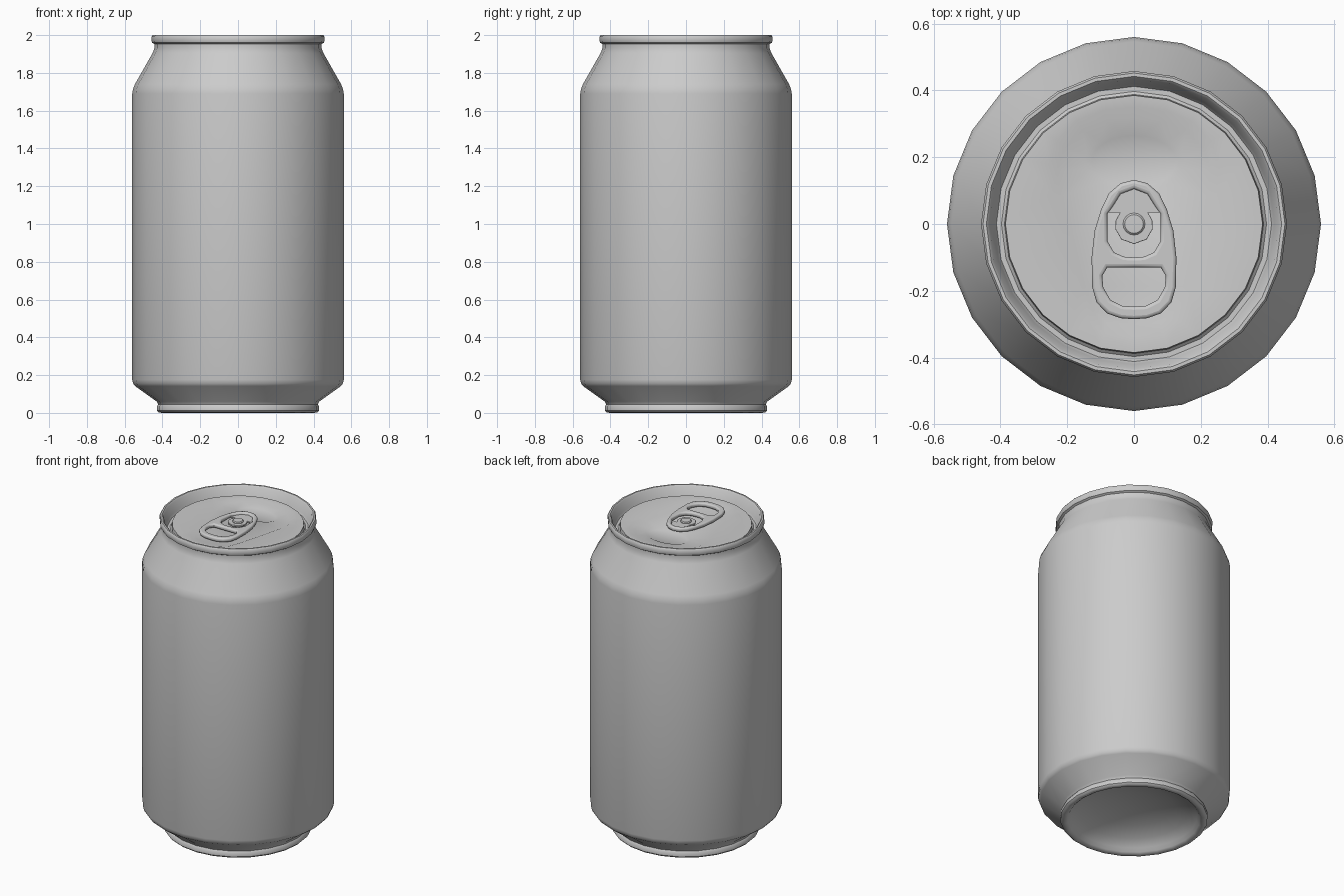
import bpy, bmesh
from math import cos, sin, pi, radians

if "Cube" in bpy.data.objects:
    bpy.data.objects.remove(bpy.data.objects["Cube"])


def finish(obj, angle):
    bpy.ops.object.select_all(action='DESELECT')
    obj.select_set(True)
    bpy.context.view_layer.objects.active = obj
    if obj.type == 'CURVE':
        bpy.ops.object.convert(target='MESH')
        obj = bpy.context.object
    bpy.ops.object.shade_smooth_by_angle(angle=radians(angle))


def add_mesh(name, bm, angle):
    mesh = bpy.data.meshes.new(name)
    bm.to_mesh(mesh)
    bm.free()
    obj = bpy.data.objects.new(name, mesh)
    bpy.context.collection.objects.link(obj)
    finish(obj, angle)


def lathe(name, profile, sides, angle=40):
    bm = bmesh.new()
    verts = [bm.verts.new((r, 0, z)) for r, z in profile]
    edges = [bm.edges.new(p) for p in zip(verts, verts[1:])]
    bmesh.ops.spin(bm, geom=verts + edges, axis=(0, 0, 1), cent=(0, 0, 0),
                   angle=2 * pi, steps=sides)
    bmesh.ops.remove_doubles(bm, verts=bm.verts, dist=1e-4)
    bmesh.ops.recalc_face_normals(bm, faces=bm.faces)
    add_mesh(name, bm, angle)


def mirrored(half):
    """Closed outline from a right half that starts and ends on x = 0."""
    return half + [(-x, y) for x, y in reversed(half[1:-1])]


def ellipse(rx, ry, cy=0, n=24):
    return [(rx * cos(2 * pi * i / n), cy + ry * sin(2 * pi * i / n)) for i in range(n)]


def shrunk(outline, s, cy):
    return [(x * s, cy + (y - cy) * s) for x, y in outline]


def plate(name, outlines, z, half_thick, bevel):
    """Flat plate with holes and rounded edges."""
    cu = bpy.data.curves.new(name, 'CURVE')
    cu.dimensions = '2D'
    cu.fill_mode = 'BOTH'
    cu.extrude = half_thick - bevel
    cu.bevel_depth = bevel
    cu.bevel_resolution = 2
    cu.offset = -bevel
    for pts in outlines:
        sp = cu.splines.new('POLY')
        sp.points.add(len(pts) - 1)
        for p, (x, y) in zip(sp.points, pts):
            p.co = (x, y, 0, 1)
        sp.use_cyclic_u = True
    obj = bpy.data.objects.new(name, cu)
    obj.location.z = z
    bpy.context.collection.objects.link(obj)
    finish(obj, 45)


# Can body: domed base, foot bead, wall, shoulder, rolled rim, countersink
lathe("can_body", [
    (0, 0.13), (0.12, 0.122), (0.23, 0.1), (0.32, 0.066), (0.37, 0.03),
    (0.385, 0.01), (0.4, 0), (0.42, 0.002), (0.43, 0.012), (0.43, 0.034),
    (0.422, 0.045), (0.43, 0.06), (0.545, 0.142), (0.555, 0.155), (0.56, 0.175),
    (0.56, 1.69), (0.556, 1.715), (0.546, 1.74), (0.452, 1.905), (0.443, 1.93),
    (0.443, 1.953), (0.455, 1.96), (0.458, 1.97), (0.458, 1.992), (0.452, 2),
    (0.442, 2), (0.434, 1.992), (0.42, 1.935), (0.412, 1.922), (0.397, 1.922),
    (0.388, 1.93), (0.385, 1.955)], 24)

# Lid panel with stepped teardrop recess and mouth opening
recess = mirrored([(0, 0.352), (0.09, 0.342), (0.17, 0.31), (0.23, 0.25),
                   (0.255, 0.18), (0.245, 0.09), (0.21, -0.05), (0.165, -0.21),
                   (0.135, -0.29), (0.09, -0.33), (0, -0.338)])
mouth = ellipse(0.147, 0.09, 0.187)
bm = bmesh.new()


def ring(outline, z):
    vs = [bm.verts.new((x, y, z)) for x, y in outline]
    return vs, [bm.edges.new((a, b)) for a, b in zip(vs, vs[1:] + vs[:1])]


def wall(a, b):
    n = len(a)
    for i in range(n):
        j = (i + 1) % n
        bm.faces.new((a[i], a[j], b[j], b[i]))


def flat(edges):
    bmesh.ops.triangle_fill(bm, edges=edges, use_beauty=True, normal=(0, 0, 1))


rim_v, rim_e = ring(ellipse(0.385, 0.385), 1.955)
r1, r1e = ring(recess, 1.955)
r2, r2e = ring(shrunk(recess, 0.9, 0.02), 1.945)
m1, m1e = ring(mouth, 1.945)
m2, m2e = ring(shrunk(mouth, 0.86, 0.187), 1.938)
flat(rim_e + r1e)
flat(r2e + m1e)
flat(m2e)
wall(r1, r2)
wall(m1, m2)
bm.normal_update()
for f in bm.faces:
    if f.normal.z < 0:
        f.normal_flip()
add_mesh("lid_panel", bm, 40)

# Pull tab: rounded frame with a rivet opening and a finger hole
tab = mirrored([(0, 0.132), (0.04, 0.122), (0.075, 0.092), (0.098, 0.045),
                (0.118, -0.02), (0.127, -0.1), (0.125, -0.19), (0.112, -0.235),
                (0.08, -0.268), (0.04, -0.282), (0, -0.285)])
opening = mirrored([(0, 0.105), (0.04, 0.09), (0.062, 0.055), (0.08, 0.03),
                    (0.08, -0.05), (0.06, -0.085), (0.03, -0.098), (0, -0.1)])
finger = mirrored([(0, -0.13), (0.08, -0.13), (0.095, -0.155), (0.092, -0.19),
                   (0.07, -0.228), (0.035, -0.245), (0, -0.247)])
plate("tab_frame", [tab, opening, finger], 1.967, 0.013, 0.01)

# Thin tongue that joins the tab to the rivet
tongue = mirrored([(0, 0.112), (0.045, 0.097), (0.07, 0.055), (0.086, 0.034),
                   (0.042, 0.034), (0.055, 0.01), (0.056, -0.015),
                   (0.038, -0.046), (0, -0.06)])
plate("tab_tongue", [tongue], 1.963, 0.005, 0.002)

# Rivet
lathe("rivet", [(0.033, 1.944), (0.033, 1.972), (0.028, 1.977), (0, 1.978)], 16)
